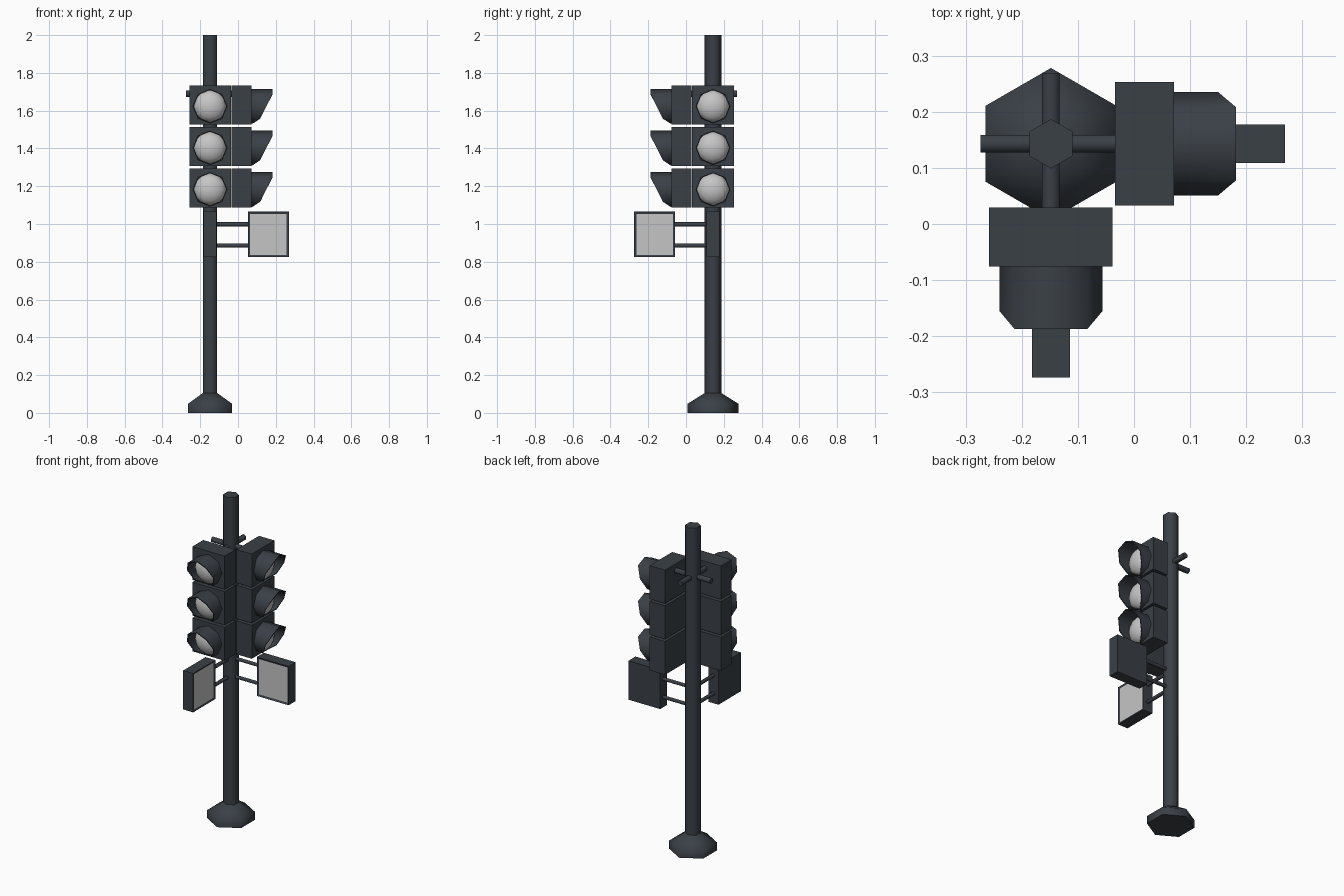
import bpy, bmesh, math
from mathutils import Matrix, Vector

if "Cube" in bpy.data.objects:
    bpy.data.objects.remove(bpy.data.objects["Cube"])

AXIS = Vector((-0.148, 0.143, 0))          # pole position


def material(name, rgb):
    m = bpy.data.materials.new(name)
    m.diffuse_color = (*rgb, 1)
    m.use_nodes = True
    m.node_tree.nodes["Principled BSDF"].inputs["Base Color"].default_value = m.diffuse_color
    return m


DARK = material("dark_slate_metal", (0.042, 0.051, 0.062))
LIGHT = material("pale_grey_glass", (0.56, 0.56, 0.56))

# The second side is the first one mirrored over the diagonal plane
FRONT = Matrix.Translation(AXIS)
SIDE = Matrix.Translation(AXIS) @ Matrix(((0, -1, 0, 0), (-1, 0, 0, 0), (0, 0, 1, 0), (0, 0, 0, 1)))


def finish(bm, name, xf=FRONT, mats=(DARK,), smooth=None):
    bm.transform(xf)
    bmesh.ops.recalc_face_normals(bm, faces=bm.faces)
    me = bpy.data.meshes.new(name)
    bm.to_mesh(me)
    bm.free()
    for m in mats:
        me.materials.append(m)
    if smooth:
        me.shade_smooth()
        me.set_sharp_from_angle(angle=math.radians(smooth))
    ob = bpy.data.objects.new(name, me)
    bpy.context.collection.objects.link(ob)
    return ob


def box(lo, hi):
    bm = bmesh.new()
    bmesh.ops.create_cube(bm, size=1)
    lo, hi = Vector(lo), Vector(hi)
    for v in bm.verts:
        v.co = Vector([(lo[i] + hi[i]) / 2 + v.co[i] * (hi[i] - lo[i]) for i in range(3)])
    return bm


def rings(profile, sides):
    """Closed vertical solid from (radius, z) pairs, a corner pointing to +y."""
    bm = bmesh.new()
    loops = [[bm.verts.new((r * math.sin(2 * math.pi * i / sides),
                            r * math.cos(2 * math.pi * i / sides), z))
              for i in range(sides)] for r, z in profile]
    for a, b in zip(loops, loops[1:]):
        for i in range(sides):
            j = (i + 1) % sides
            bm.faces.new((a[i], a[j], b[j], b[i]))
    bm.faces.new(loops[0])
    bm.faces.new(loops[-1])
    return bm


def rod(name, xf, x0, x1, z, r):
    """Six sided rod along local x."""
    bm = rings([(r, x0), (r, x1)], 6)
    # old z -> x, old y -> z
    bm.transform(Matrix(((0, 0, 1, 0), (1, 0, 0, 0), (0, 1, 0, z), (0, 0, 0, 1))))
    finish(bm, name, xf, smooth=62)


def visor(name, xf, y, z):
    """Eight sided open hood, cut at a slant so the top reaches furthest."""
    bm = bmesh.new()
    reach = [0.111, 0.111, 0.079, 0.047, 0.006]
    quad = []
    for i in range(8):
        a = math.pi * i / 4
        d = reach[min(i, 8 - i)]
        s, c = math.sin(a), math.cos(a)
        quad.append([bm.verts.new((r * s, y - k, z + r * c))
                     for r, k in ((0.092, 0), (0.092, d), (0.086, d), (0.086, 0))])
    for i in range(8):
        p, q = quad[i], quad[(i + 1) % 8]
        for k in range(4):
            n = (k + 1) % 4
            bm.faces.new((p[k], p[n], q[n], q[k]))
    finish(bm, name, xf, smooth=50)


# Pole and flared base
finish(rings([(0.044, 0.06), (0.044, 2.0)], 6), "pole", smooth=62)
finish(rings([(0.135, 0), (0.135, 0.048), (0.044, 0.105)], 6), "base", smooth=60.5)

for side, xf in (("front", FRONT), ("right", SIDE)):
    # Three lamp housings with hood and domed lens
    for n, z in enumerate((1.191, 1.411, 1.631)):
        finish(box((-0.11, -0.219, z - 0.103), (0.11, -0.114, z + 0.103)),
               f"{side}_housing_{n}", xf)
        visor(f"{side}_visor_{n}", xf, -0.219, z - 0.008)
        bm = bmesh.new()
        bmesh.ops.create_uvsphere(bm, u_segments=12, v_segments=8, radius=1)
        bm.transform(Matrix.Translation((0, -0.216, z - 0.008)) @ Matrix.Diagonal((0.086, 0.055, 0.086, 1))
                     @ Matrix.Rotation(math.pi / 2, 4, 'X'))
        finish(bm, f"{side}_lens_{n}", xf, (LIGHT,), smooth=60)

    # Mounting bar running through the pole to a lamp column
    rod(f"{side}_mounting_bar", xf, -0.126, 0.12, 1.69, 0.018)

    # Crossing sign with recessed pale panel, held by two rods
    bm = box((0.2, -0.034, 0.825), (0.417, 0.034, 1.065))
    bm.normal_update()
    face = [f for f in bm.faces if f.normal.y < -0.9]
    bmesh.ops.inset_region(bm, faces=face, thickness=0.016, depth=-0.004)
    face[0].material_index = 1
    finish(bm, f"{side}_sign", xf, (DARK, LIGHT))
    for n, z in enumerate((0.886, 0.998)):
        rod(f"{side}_sign_rod_{n}", xf, 0.0, 0.205, z, 0.0115)
